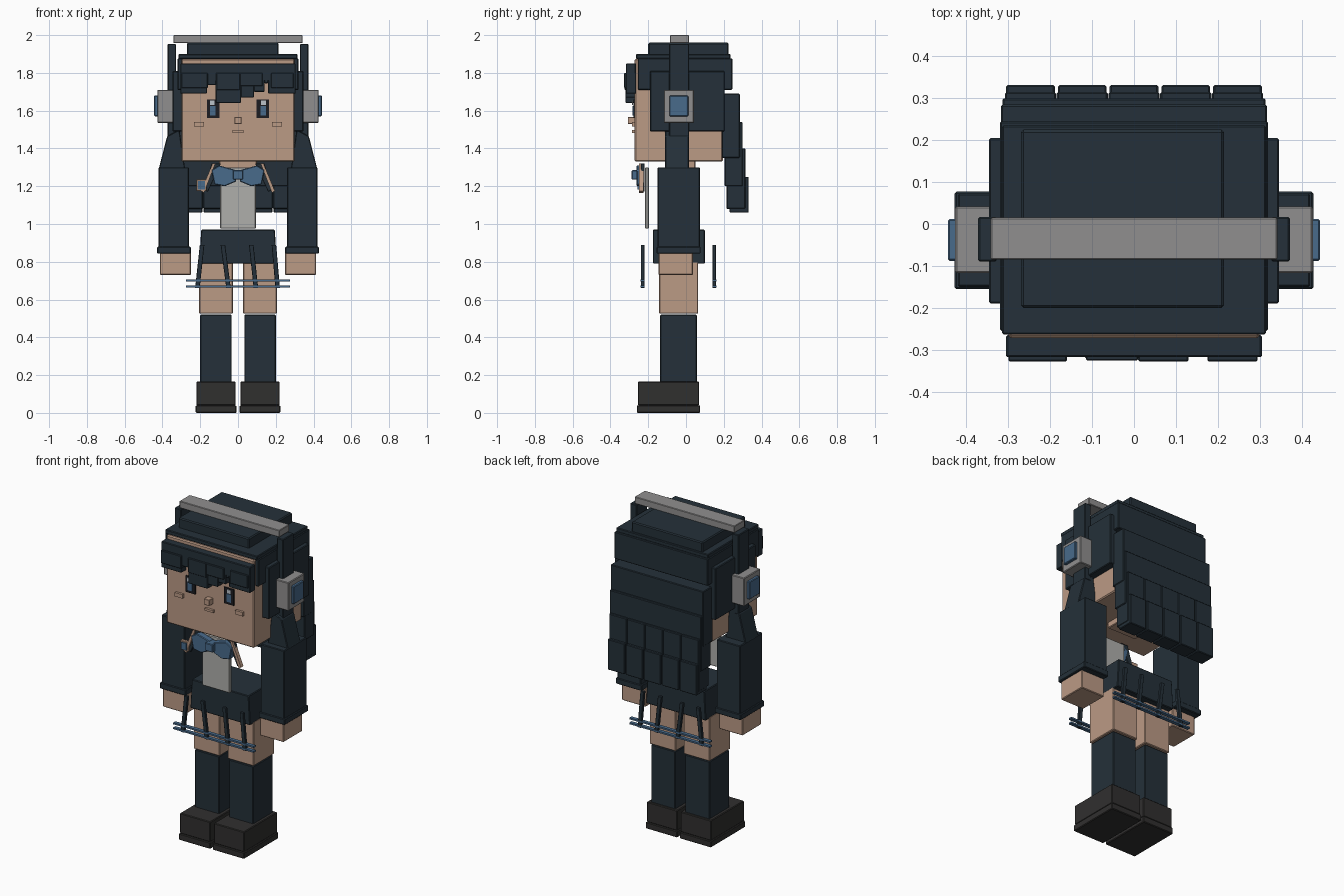
import bpy, bmesh

if "Cube" in bpy.data.objects:
    bpy.data.objects.remove(bpy.data.objects["Cube"], do_unlink=True)


def material(name, r, g, b):
    m = bpy.data.materials.new(name)
    m.use_nodes = True
    m.diffuse_color = (r, g, b, 1)
    m.node_tree.nodes["Principled BSDF"].inputs["Base Color"].default_value = (r, g, b, 1)
    return m


navy = material("navy", .018, .03, .041)
skin = material("skin", .5, .325, .235)
blue = material("blue", .065, .145, .26)
grey = material("grey", .28, .275, .275)
shirt_white = material("shirt white", .43, .43, .41)
shoe_black = material("shoe black", .03, .029, .028)
eye_black = material("eye black", .012, .012, .015)
shine = material("eye shine", .5, .55, .6)


def prism(name, mat, pts, y, bevel=.004):
    """Extrude an outline in the xz plane between two y values."""
    bm = bmesh.new()
    front = [bm.verts.new((px, y[0], pz)) for px, pz in pts]
    back = [bm.verts.new((px, y[1], pz)) for px, pz in pts]
    bm.faces.new(front)
    bm.faces.new(back[::-1])
    for i in range(len(pts)):
        j = (i + 1) % len(pts)
        bm.faces.new((front[i], back[i], back[j], front[j]))
    bmesh.ops.recalc_face_normals(bm, faces=bm.faces)
    me = bpy.data.meshes.new(name)
    bm.to_mesh(me)
    bm.free()
    ob = bpy.data.objects.new(name, me)
    bpy.context.collection.objects.link(ob)
    me.materials.append(mat)
    if bevel:
        mod = ob.modifiers.new("Bevel", "BEVEL")
        mod.width, mod.segments = bevel, 1
    return ob


def box(name, mat, x, y, z, bevel=.004):
    pts = [(x[0], z[0]), (x[1], z[0]), (x[1], z[1]), (x[0], z[1])]
    return prism(name, mat, pts, y, bevel)


def pair(name, mat, x, y, z, bevel=.004):
    for side, s in (("left", 1), ("right", -1)):
        box(f"{side}_{name}", mat, sorted((s * x[0], s * x[1])), y, z, bevel)


def prism_pair(name, mat, pts, y, bevel=.004):
    for side, s in (("left", 1), ("right", -1)):
        prism(f"{side}_{name}", mat, [(s * a, b) for a, b in pts], y, bevel)


# Legs and shoes
pair("sole", shoe_black, (.008, .224), (-.26, .075), (0, .04))
pair("shoe", shoe_black, (.012, .22), (-.255, .07), (.04, .165))
pair("sock", navy, (.034, .2), (-.137, .057), (.16, .52))
pair("thigh", skin, (.027, .206), (-.142, .064), (.525, .8))

# Skirt, hanging pleats and trim
prism("skirt", navy, [(-.205, .79), (.205, .79), (.195, .97), (-.195, .97)], (-.175, .1))
pleats = [(-.19, -.215), (-.08, -.05), (.07, .095), (.19, .21)]
for side, y in (("front", -.23), ("back", .15)):
    for top, low in pleats:
        prism(f"{side}_pleat", navy, [(low - .012, .66), (low + .012, .66),
              (top + .012, .89), (top - .012, .89)], (y - .009, y + .009), .002)
    for z in (.67, .7):
        box(f"{side}_skirt_trim", blue, (-.275, .275), (y - .011, y + .011), (z - .005, z + .005), 0)

# Arms
pair("sleeve", navy, (.26, .42), (-.15, .073), (.87, 1.3))
pair("cuff", navy, (.25, .428), (-.155, .077), (.843, .88))
pair("hand", skin, (.25, .414), (-.145, .037), (.73, .85))

# Shirt front, collar, bow and pin
box("shirt_front", shirt_white, (-.095, .095), (-.216, -.196), (.975, 1.3))
prism_pair("collar", navy, [(.09, 1.32), (.14, 1.32), (.18, 1.18), (.16, 1.17)], (-.238, -.22), .002)
prism_pair("collar_edge", skin, [(.12, 1.32), (.135, 1.32), (.195, 1.175), (.18, 1.165)], (-.25, -.225), 0)
prism_pair("bow_wing", blue, [(.01, 1.225), (.01, 1.285), (.1, 1.31), (.14, 1.285),
           (.125, 1.21), (.07, 1.2)], (-.262, -.22))
box("bow_knot", blue, (-.027, .027), (-.288, -.225), (1.235, 1.285))
box("pin_frame", skin, (-.22, -.167), (-.25, -.23), (1.175, 1.235), .002)
box("pin", blue, (-.212, -.175), (-.257, -.249), (1.183, 1.227), 0)

# Head and face
box("neck", skin, (-.1, .1), (-.11, .05), (1.295, 1.34))
box("head", skin, (-.3, .3), (-.272, .195), (1.33, 1.873), .006)
box("nose", skin, (-.019, .019), (-.308, -.27), (1.53, 1.567), .002)
box("mouth", skin, (-.03, .03), (-.287, -.27), (1.483, 1.497), 0)
pair("cheek", skin, (.18, .233), (-.287, -.27), (1.516, 1.54), 0)
pair("eye", eye_black, (.098, .165), (-.279, -.271), (1.56, 1.66), 0)
pair("iris", blue, (.118, .148), (-.282, -.278), (1.575, 1.625), 0)
for x in (-.137, .135):
    box("eye_shine", shine, (x - .012, x + .012), (-.285, -.281), (1.63, 1.653), 0)

# Hair cap with a raised crown and side panels
box("hair_top", navy, (-.315, .315), (-.264, .235), (1.874, 1.9))
box("hair_cap", navy, (-.32, .32), (-.255, .245), (1.71, 1.877))
box("crown", navy, (-.27, .215), (-.2, .225), (1.89, 1.96), .006)
pair("side_hair", navy, (.295, .346), (-.19, .205), (1.49, 1.81))
prism_pair("side_lock", navy, [(.28, 1.29), (.42, 1.29), (.375, 1.465), (.31, 1.5)], (-.11, .015))

# Fringe: a full band with strands of different lengths
box("fringe_band", navy, (-.305, .305), (-.318, -.265), (1.755, 1.85))
strands = [(-.305, -.165, 1.69, -.318), (-.165, -.115, 1.735, -.318),
           (-.118, .015, 1.64, -.32), (.015, .085, 1.67, -.32),
           (.085, .14, 1.7, -.318), (.14, .16, 1.745, -.318), (.16, .305, 1.69, -.318),
           (-.3, -.16, 1.72, -.328), (-.115, .01, 1.71, -.326), (.01, .13, 1.73, -.328),
           (.175, .295, 1.72, -.328)]
for x0, x1, low, y in strands:
    box("fringe_strand", navy, (x0, x1), (y, -.265), (low, 1.8), .003)

# Back hair in overlapping layers, the lower ones split into five locks
box("back_hair_upper", navy, (-.318, .318), (.19, .285), (1.35, 1.69))
box("back_hair_middle", navy, (-.314, .314), (.205, .3), (1.2, 1.54))
for i in range(5):
    x = (i - 2) * .1235
    box("back_lock_upper", navy, (x - .061, x + .061), (.215, .315), (1.08, 1.4))
    box("back_lock_lower", navy, (x - .058, x + .058), (.23, .332), (1.06, 1.25))

# Headphones
box("headband", grey, (-.342, .342), (-.085, .015), (1.957, 2), .003)
pair("headband_arm", navy, (.328, .372), (-.09, .017), (1.46, 1.953))
pair("ear_cup", grey, (.335, .427), (-.117, .042), (1.535, 1.71))
pair("ear_cap", blue, (.42, .444), (-.088, .012), (1.57, 1.68))
